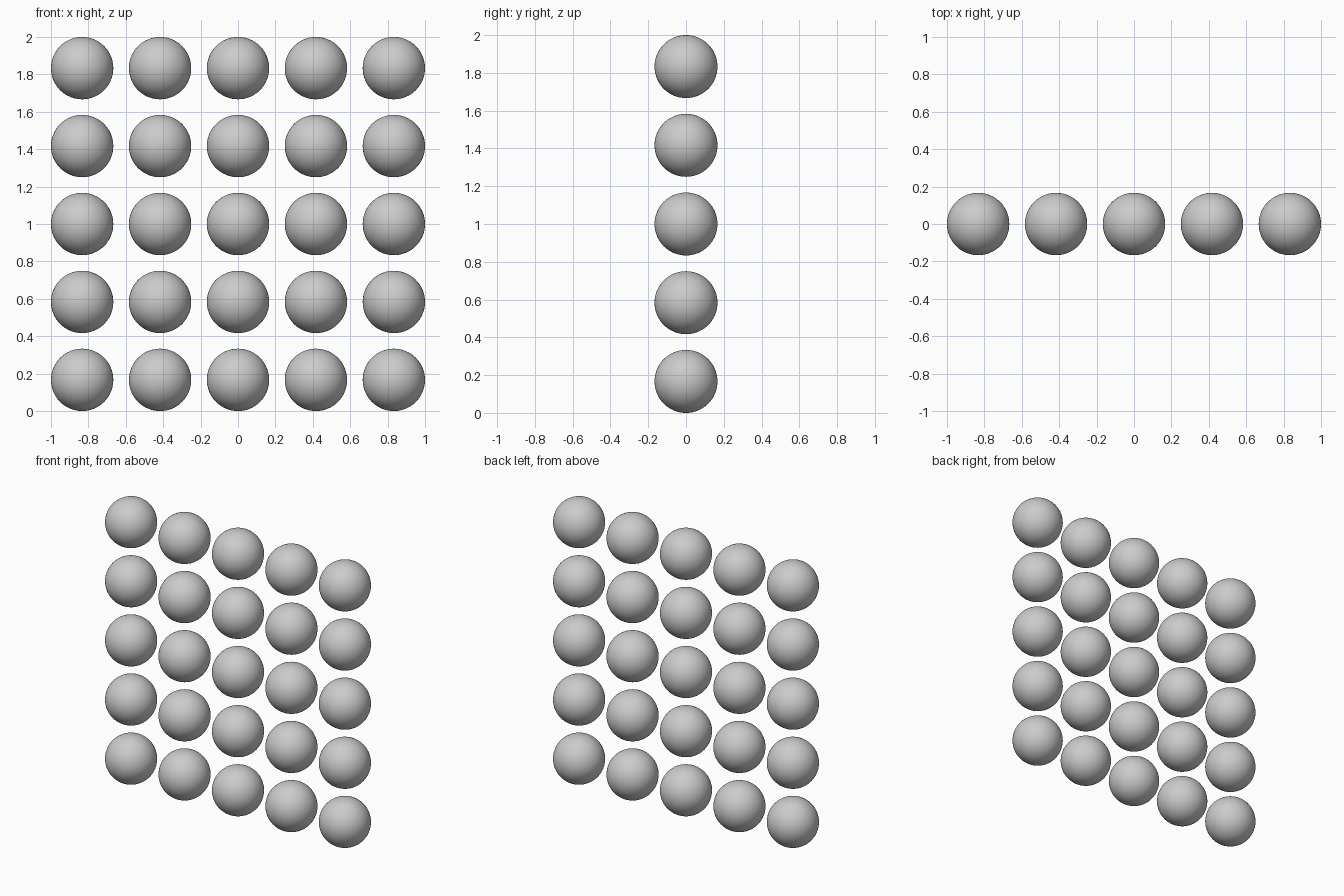
import bpy

if "Cube" in bpy.data.objects:
    bpy.data.objects.remove(bpy.data.objects["Cube"])

COUNT = 5
RADIUS = 1 / 6
SPACING = 2.5 * RADIUS

# Plain grey for every ball
grey = bpy.data.materials.new("grey")
grey.diffuse_color = (0.6, 0.6, 0.6, 1)
grey.use_nodes = True
grey.node_tree.nodes["Principled BSDF"].inputs["Base Color"].default_value = grey.diffuse_color

# One smooth ball, whose mesh is shared by the whole grid
bpy.ops.mesh.primitive_uv_sphere_add(segments=64, ring_count=32, radius=RADIUS)
first = bpy.context.object
bpy.ops.object.shade_smooth()
first.data.name = "ball"
first.data.materials.append(grey)

# Upright square grid of balls
for row in range(COUNT):
    for col in range(COUNT):
        ball = first
        if row or col:
            ball = bpy.data.objects.new("ball", first.data)
            bpy.context.collection.objects.link(ball)
        ball.name = f"ball_row{row + 1}_column{col + 1}"
        ball.location = ((col - (COUNT - 1) / 2) * SPACING, 0, RADIUS + row * SPACING)
